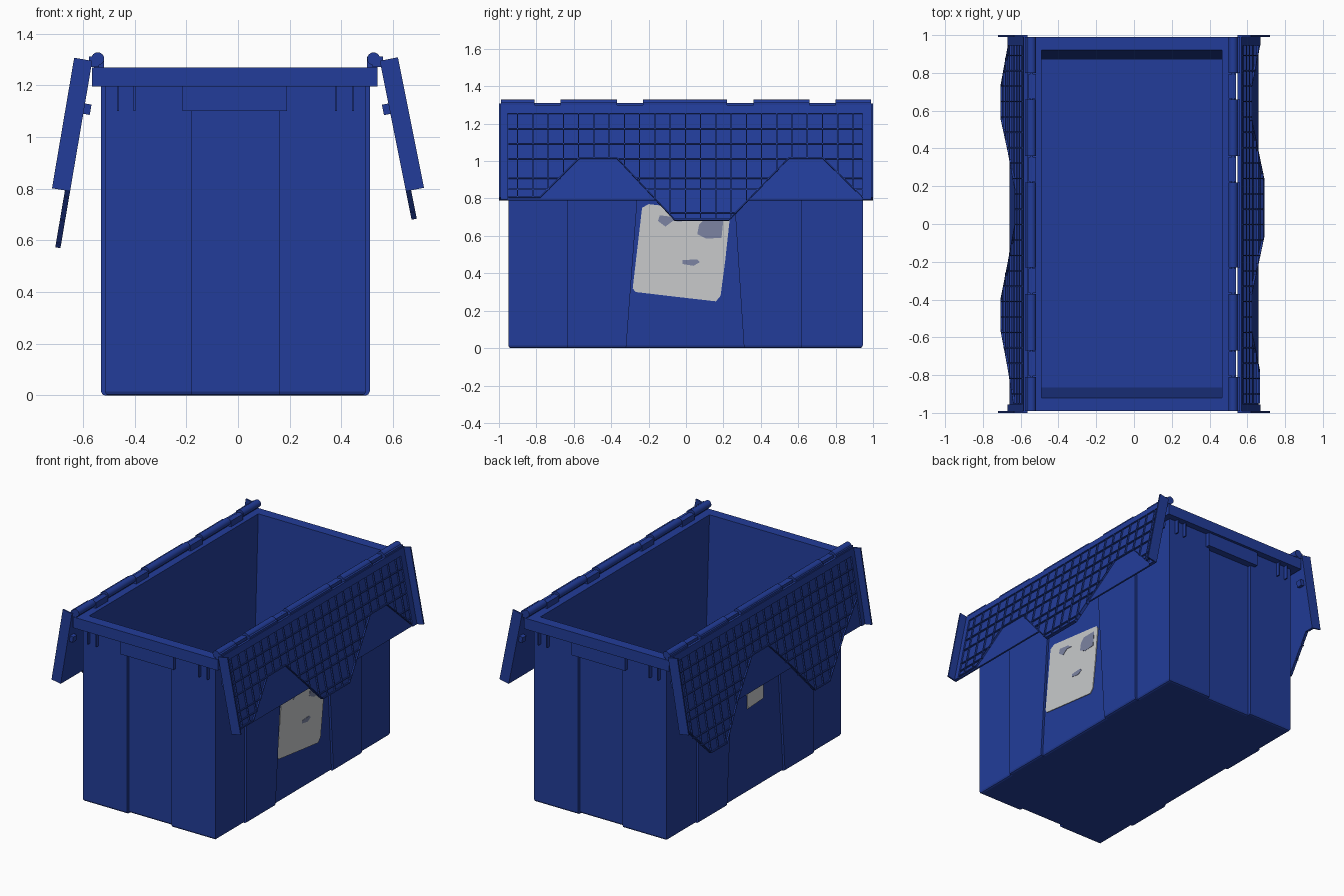
import bpy, bmesh, math
from mathutils import Matrix

if "Cube" in bpy.data.objects:
    bpy.data.objects.remove(bpy.data.objects["Cube"])


def material(name, rgb):
    m = bpy.data.materials.new(name)
    m.diffuse_color = (*rgb, 1)
    m.use_nodes = True
    m.node_tree.nodes["Principled BSDF"].inputs["Base Color"].default_value = m.diffuse_color
    return m


BLUE = material("blue_plastic", (0.016, 0.046, 0.32))
PAPER = material("label_paper", (0.58, 0.59, 0.60))
SMUDGE = material("label_smudge", (0.20, 0.23, 0.36))


def finish(bm, name, mat=BLUE, smooth=False):
    bmesh.ops.recalc_face_normals(bm, faces=bm.faces)
    me = bpy.data.meshes.new(name)
    bm.to_mesh(me)
    bm.free()
    me.materials.append(mat)
    ob = bpy.data.objects.new(name, me)
    bpy.context.collection.objects.link(ob)
    if smooth:
        bpy.ops.object.select_all(action='DESELECT')
        ob.select_set(True)
        bpy.context.view_layer.objects.active = ob
        bpy.ops.object.shade_smooth_by_angle(angle=math.radians(40))
    return ob


def loft(bm, loops, cap_start=True, cap_end=True):
    rows = [[bm.verts.new(p) for p in loop] for loop in loops]
    for a, b in zip(rows, rows[1:]):
        for i in range(len(a)):
            j = (i + 1) % len(a)
            bm.faces.new((a[i], a[j], b[j], b[i]))
    if cap_start:
        bm.faces.new(rows[0][::-1])
    if cap_end:
        bm.faces.new(rows[-1])


def box(bm, x, y, z, m=Matrix()):
    def ring(h):
        return [m @ p for p in (Matrix.Translation((a, b, h)).translation
                for a, b in ((x[0], y[0]), (x[1], y[0]), (x[1], y[1]), (x[0], y[1])))]
    loft(bm, [ring(z[0]), ring(z[1])])


def rect(x0, x1, y0, y1, z):
    return [(x0, y0, z), (x1, y0, z), (x1, y1, z), (x0, y1, z)]


# Outer tub: stepped plan with slanted centre panels on the long sides
def plan(z, g=0.0):
    m0, m1 = -0.32 + 0.075 * z, 0.31 - 0.065 * z
    xa, xb, ya, yb, d = -0.53 + g, 0.51 - g, -0.95 + g, 0.945 - g, 0.015
    right = [(xb - d, ya), (xb - d, -0.635), (xb, -0.635), (xb, m0), (xb - d, m0),
             (xb - d, m1), (xb, m1), (xb, 0.62), (xb - d, 0.62), (xb - d, yb)]
    back = [(0.16, yb), (0.16, yb - 0.022), (-0.18, yb - 0.022), (-0.18, yb)]
    left = [(xa + xb - x, y) for x, y in reversed(right)]
    front = [(-0.18, ya), (-0.18, ya + 0.022), (0.16, ya + 0.022), (0.16, ya)]
    return [(x, y, z) for x, y in right + back + left + front]


bm = bmesh.new()
loft(bm, [plan(0, 0.014), plan(0.004, 0.005), plan(0.015), plan(1.2)], True, False)
finish(bm, "tub_outside")

# Rim ring and the tapered inside of the tub in one continuous skin
bm = bmesh.new()
loft(bm, [rect(-0.50, 0.48, -0.925, 0.92, 1.195), rect(-0.565, 0.54, -0.99, 0.99, 1.195),
          rect(-0.565, 0.54, -0.99, 0.99, 1.27), rect(-0.49, 0.465, -0.92, 0.92, 1.27),
          rect(-0.49, 0.465, -0.865, 0.87, 0.03)], False, True)
finish(bm, "rim_and_inside")

# Hand grips and stiffening ribs under the rim at both ends
bm = bmesh.new()
for s in (-1, 1):
    ys = sorted((s * 0.92, s * 0.972))
    box(bm, (-0.215, 0.19), ys, (1.10, 1.2))
    for x in (-0.465, -0.40, 0.38, 0.445):
        box(bm, (x - 0.004, x + 0.004), ys, (1.10, 1.2))
finish(bm, "end_grips_and_ribs")


# Hanging lid halves
def lower_edge(pts, y):
    for (y0, z0), (y1, z1) in zip(pts, pts[1:]):
        if y0 <= y <= y1:
            return z0 + (z1 - z0) * (y - y0) / (y1 - y0)
    return 0.8


def lid(name, s, x0, slope, pts, tube_x):
    # sheared frame: first axis leaves the sheet outward, z stays world height
    m = Matrix(((s, 0, -s * slope, s * (x0 + slope * 1.29)), (0, 1, 0, 0),
                (slope, 0, 1, 0), (0, 0, 0, 1)))
    # sheet, with teeth reaching below the straight edge
    edge = [(-0.995, 0.79)]
    for (y0, z0), (y1, z1) in zip(pts, pts[1:]):
        edge.append((y0, min(z0, 0.79)))
        if (z0 - 0.79) * (z1 - 0.79) < 0:
            edge.append((y0 + (y1 - y0) * (0.79 - z0) / (z1 - z0), 0.79))
    edge += [(0.995, 0.79), (0.995, 1.29), (-0.995, 1.29)]
    bm = bmesh.new()
    loops = []
    for n in (0, 0.010):
        loops.append([(m @ Matrix.Translation((n, y, z))).translation for y, z in edge])
    loft(bm, loops)
    finish(bm, name + "_sheet")

    # end plates, top band, side posts and inner knobs
    bm = bmesh.new()
    for ya, yb in ((-1, -0.99), (0.99, 1)):
        box(bm, (0, 0.07), (ya, yb), (0.79, 1.295), m)
    for ya, yb in ((-0.99, -0.955), (0.945, 0.99)):
        box(bm, (0, 0.02), (ya, yb), (0.79, 1.25), m)
    box(bm, (0, 0.02), (-0.99, 0.99), (1.25, 1.295), m)
    for y in (-0.96, 0.96):
        box(bm, (-0.025, 0), (y - 0.02, y + 0.02), (1.09, 1.13), m)
    finish(bm, name + "_frame")

    # rib grid, stopped along the toothed line
    bm = bmesh.new()
    t, h = 0.003, 0.02
    for i in range(23):
        y = -0.90 + i * 0.0815
        box(bm, (0, h), (y - t, y + t), (lower_edge(pts, y), 1.25), m)
    for z in (1.17, 1.09, 1.01, 0.905, 0.845, 0.72, 0.65):
        start = None
        for k in range(191):
            y = -0.95 + k * 0.01
            inside = lower_edge(pts, y) < z and k < 190
            if inside and start is None:
                start = y
            elif not inside and start is not None:
                box(bm, (0, h), (start, y), (z - t, z + t), m)
                start = None
    # border rib following the toothed line
    for (y0, z0), (y1, z1) in zip(pts, pts[1:]):
        loft(bm, [[(m @ Matrix.Translation((n, y, z + d))).translation
                   for n, d in ((0, 0), (h, 0), (h, 0.008), (0, 0.008))]
                  for y, z in ((y0, z0), (y1, z1))])
    finish(bm, name + "_ribs")

    # hinge knuckles on the lid, pin, and blocks on the rim between them
    gaps = ((-0.81, -0.67), (-0.37, -0.23), (0.22, 0.36), (0.66, 0.80))
    stops = [-0.99] + [v for g in gaps for v in g] + [0.99]
    bm = bmesh.new()
    for a, b, r in [(*p, 0.025) for p in zip(stops[::2], stops[1::2])] + [(-0.99, 0.99, 0.008)]:
        loft(bm, [[(s * tube_x + r * math.cos(k * math.pi / 8), y,
                    1.303 + r * math.sin(k * math.pi / 8)) for k in range(16)]
                  for y in (a, b)])
    finish(bm, name + "_hinge", smooth=True)
    bm = bmesh.new()
    for a, b in gaps:
        box(bm, sorted((s * (tube_x - 0.025), s * (tube_x + 0.015))),
            (a + 0.005, b - 0.005), (1.26, 1.31))
    for a, b in zip(stops[::2], stops[1::2]):
        box(bm, sorted((s * (tube_x - 0.005), s * (x0 + 0.012))), (a, b), (1.272, 1.312))
    finish(bm, name + "_hinge_blocks")


lid("right_lid", 1, 0.55, 0.2,
    [(-0.95, 0.80), (-0.78, 0.80), (-0.57, 1.01), (-0.37, 1.01), (-0.06, 0.68),
     (0.23, 0.68), (0.55, 1.01), (0.73, 1.01), (0.945, 0.80)], 0.525)
lid("left_lid", -1, 0.565, 0.17,
    [(-0.95, 0.97), (-0.77, 0.80), (-0.56, 0.57), (-0.40, 0.57), (-0.20, 0.80),
     (0.0, 1.01), (0.18, 1.01), (0.38, 0.80), (0.56, 0.57), (0.73, 0.57), (0.945, 0.80)], 0.543)


# Paper labels on the centre panels
def plate(name, x0, x1, outline, mat):
    bm = bmesh.new()
    loft(bm, [[(x, y, z) for y, z in outline] for x in (x0, x1)])
    finish(bm, name, mat)


plate("right_label", 0.494, 0.500,
      [(-0.27, 0.30), (-0.06, 0.275), (0.16, 0.25), (0.185, 0.28), (0.21, 0.47),
       (0.235, 0.70), (0.22, 0.72), (-0.20, 0.77), (-0.235, 0.75), (-0.285, 0.32)], PAPER)
plate("label_smudge_top", 0.499, 0.502,
      [(0.06, 0.61), (0.11, 0.585), (0.19, 0.59), (0.20, 0.69), (0.10, 0.69), (0.07, 0.66)], SMUDGE)
plate("label_smudge_middle", 0.499, 0.502,
      [(-0.02, 0.45), (0.04, 0.44), (0.075, 0.46), (0.06, 0.475), (-0.02, 0.47)], SMUDGE)
plate("label_smudge_corner", 0.499, 0.502,
      [(-0.15, 0.68), (-0.11, 0.65), (-0.07, 0.68), (-0.02, 0.675), (-0.06, 0.70), (-0.14, 0.71)], SMUDGE)
plate("left_label", -0.514, -0.520,
      [(-0.10, 0.585), (0.07, 0.575), (0.08, 0.76), (-0.10, 0.76)], PAPER)
